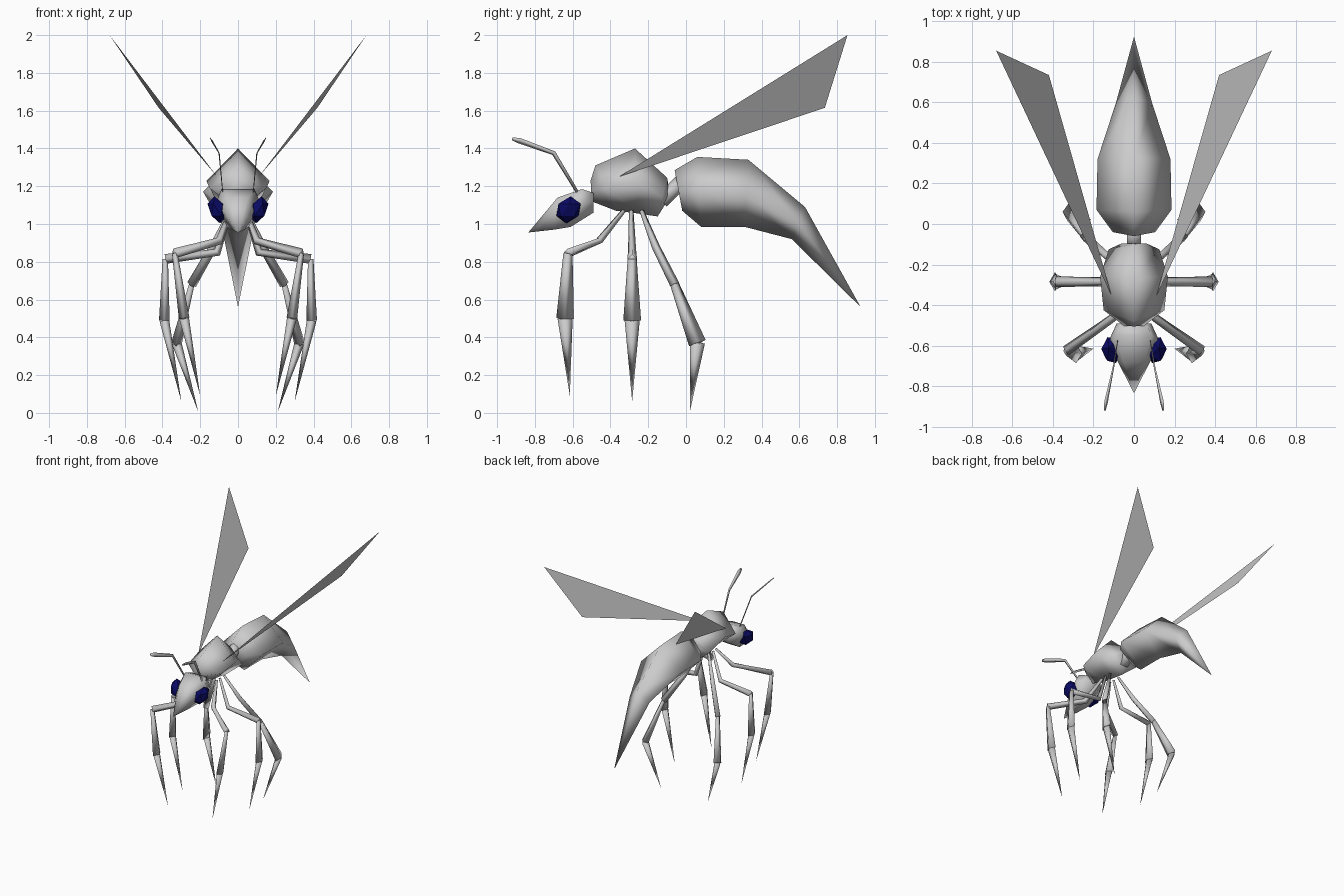
import bpy, bmesh, math
from mathutils import Vector

cube = bpy.data.objects.get("Cube")
if cube:
    bpy.data.objects.remove(cube, do_unlink=True)


def material(name, rgb):
    m = bpy.data.materials.new(name)
    m.use_nodes = True
    m.diffuse_color = (*rgb, 1)
    m.node_tree.nodes["Principled BSDF"].inputs["Base Color"].default_value = (*rgb, 1)
    return m


GREY = material("body grey", (0.6, 0.6, 0.6))
NAVY = material("eye navy", (0.003, 0.003, 0.13))


def finish(name, bm, mat, smooth=True, mirror=False, solid=True):
    if solid:
        bmesh.ops.recalc_face_normals(bm, faces=bm.faces[:])
    me = bpy.data.meshes.new(name)
    bm.to_mesh(me)
    bm.free()
    me.materials.append(mat)
    for p in me.polygons:
        p.use_smooth = smooth
    ob = bpy.data.objects.new(name, me)
    bpy.context.collection.objects.link(ob)
    if mirror:
        mod = ob.modifiers.new("mirror", 'MIRROR')
        mod.use_mirror_merge = False
    return ob


def loft(bm, rings):
    """Skin closed rings of points; a one-point ring closes to a tip."""
    loops = [[bm.verts.new(p) for p in r] for r in rings]
    for a, b in zip(loops, loops[1:]):
        n = len(a)
        for i in range(n):
            j = (i + 1) % n
            if len(b) == 1:
                bm.faces.new((a[i], a[j], b[0]))
            else:
                bm.faces.new((a[i], a[j], b[j], b[i]))
    bm.faces.new(loops[0])
    if len(loops[-1]) > 1:
        bm.faces.new(loops[-1])


DIAMOND = [(0, 1), (1, 0), (0, -1), (-1, 0)]
HEXAGON = [(0.7, 1), (1, 0.1), (0.45, -1), (-0.45, -1), (-1, 0.1), (-0.7, 1)]


def body(name, section, stations):
    """Stations give the top (y, z), the bottom (y, z) and the half width."""
    rings = []
    for ty, tz, by, bz, w in stations:
        if w == 0:
            rings.append([(0, ty, tz)])
            continue
        mid, half = Vector((0, ty + by, tz + bz)) / 2, Vector((0, ty - by, tz - bz)) / 2
        rings.append([mid + half * v + Vector((w * u, 0, 0)) for u, v in section])
    bm = bmesh.new()
    loft(bm, rings)
    return finish(name, bm, GREY)


# Body segments
body("abdomen", DIAMOND, [
    (-0.06, 1.285, -0.02, 1.07, 0.105),
    (0.06, 1.355, 0.08, 0.985, 0.185),
    (0.33, 1.34, 0.31, 0.985, 0.18),
    (0.63, 1.09, 0.56, 0.92, 0.09),
    (0.925, 0.56, 0.925, 0.56, 0)])
body("thorax", DIAMOND, [
    (-0.505, 1.23, -0.50, 1.12, 0.05),
    (-0.48, 1.31, -0.37, 1.07, 0.15),
    (-0.27, 1.40, -0.25, 1.055, 0.167),
    (-0.10, 1.245, -0.15, 1.04, 0.125),
    (-0.095, 1.22, -0.10, 1.12, 0.065)])
body("head", HEXAGON, [
    (-0.49, 1.165, -0.49, 1.06, 0.085),
    (-0.55, 1.185, -0.61, 0.985, 0.125),
    (-0.68, 1.14, -0.70, 0.97, 0.075),
    (-0.835, 0.955, -0.835, 0.955, 0)])


def limb(bm, path, radii, flat=1.0, sides=4):
    """Tapered tube along a path, wider along y; a zero radius makes a tip."""
    pts = [Vector(p) for p in path]
    rings = []
    for i, p in enumerate(pts):
        if radii[i] == 0:
            rings.append([p])
            continue
        t = Vector((0, 0, 0))
        if i > 0:
            t += (p - pts[i - 1]).normalized()
        if i < len(pts) - 1:
            t += (pts[i + 1] - p).normalized()
        t.normalize()
        u = Vector((0, 1, 0))
        u = (u - t * u.dot(t)).normalized()
        v = t.cross(u) * flat
        angles = [math.tau * k / sides for k in range(sides)]
        rings.append([p + (u * math.cos(a) + v * math.sin(a)) * radii[i] for a in angles])
    loft(bm, rings)


# Waist joining thorax and abdomen
bm = bmesh.new()
limb(bm, [(0, -0.13, 1.12), (0, -0.02, 1.23)], [0.04, 0.04], sides=6)
finish("waist", bm, GREY)

# Legs: hip, coxa, knee, ankle, tip
LEGS = {
    "front_legs": [(0.04, -0.33, 1.07), (0.10, -0.46, 0.91), (0.335, -0.625, 0.845),
                   (0.285, -0.64, 0.50), (0.20, -0.615, 0.09)],
    "middle_legs": [(0.04, -0.29, 1.07), (0.11, -0.285, 0.85), (0.385, -0.285, 0.815),
                    (0.39, -0.285, 0.49), (0.30, -0.285, 0.06)],
    "rear_legs": [(0.04, -0.235, 1.07), (0.13, -0.16, 0.88), (0.245, -0.06, 0.68),
                  (0.325, 0.06, 0.37), (0.21, 0.02, 0.005)],
}
for name, path in LEGS.items():
    bm = bmesh.new()
    limb(bm, path[:3], [0.012, 0.022, 0.026])
    limb(bm, path[2:4], [0.024, 0.047], flat=0.6)
    limb(bm, path[3:], [0.04, 0], flat=0.65)
    finish(name, bm, GREY, mirror=True)

# Eyes
bm = bmesh.new()
bmesh.ops.create_icosphere(bm, subdivisions=1, radius=1)
for v in bm.verts:
    x, y, z = v.co
    v.co = (0.11 + 0.05 * x + 0.015 * z, -0.622 + 0.069 * y + 0.012 * z, 1.075 + 0.072 * z)
finish("eyes", bm, NAVY, smooth=False, mirror=True)

# Antennae: thin ribbons that widen to the tip
bm = bmesh.new()
limb(bm, [(0.08, -0.57, 1.16), (0.10, -0.70, 1.375), (0.138, -0.88, 1.44), (0.145, -0.92, 1.452)],
     [0.008, 0.012, 0.017, 0.009], flat=0.25)
finish("antennae", bm, GREY, mirror=True)

# Wings: single flat triangles
bm = bmesh.new()
bm.faces.new([bm.verts.new(p) for p in
              [(0.11, -0.355, 1.25), (0.42, 0.735, 1.615), (0.68, 0.855, 2.0)]])
finish("wings", bm, GREY, smooth=False, mirror=True, solid=False)
